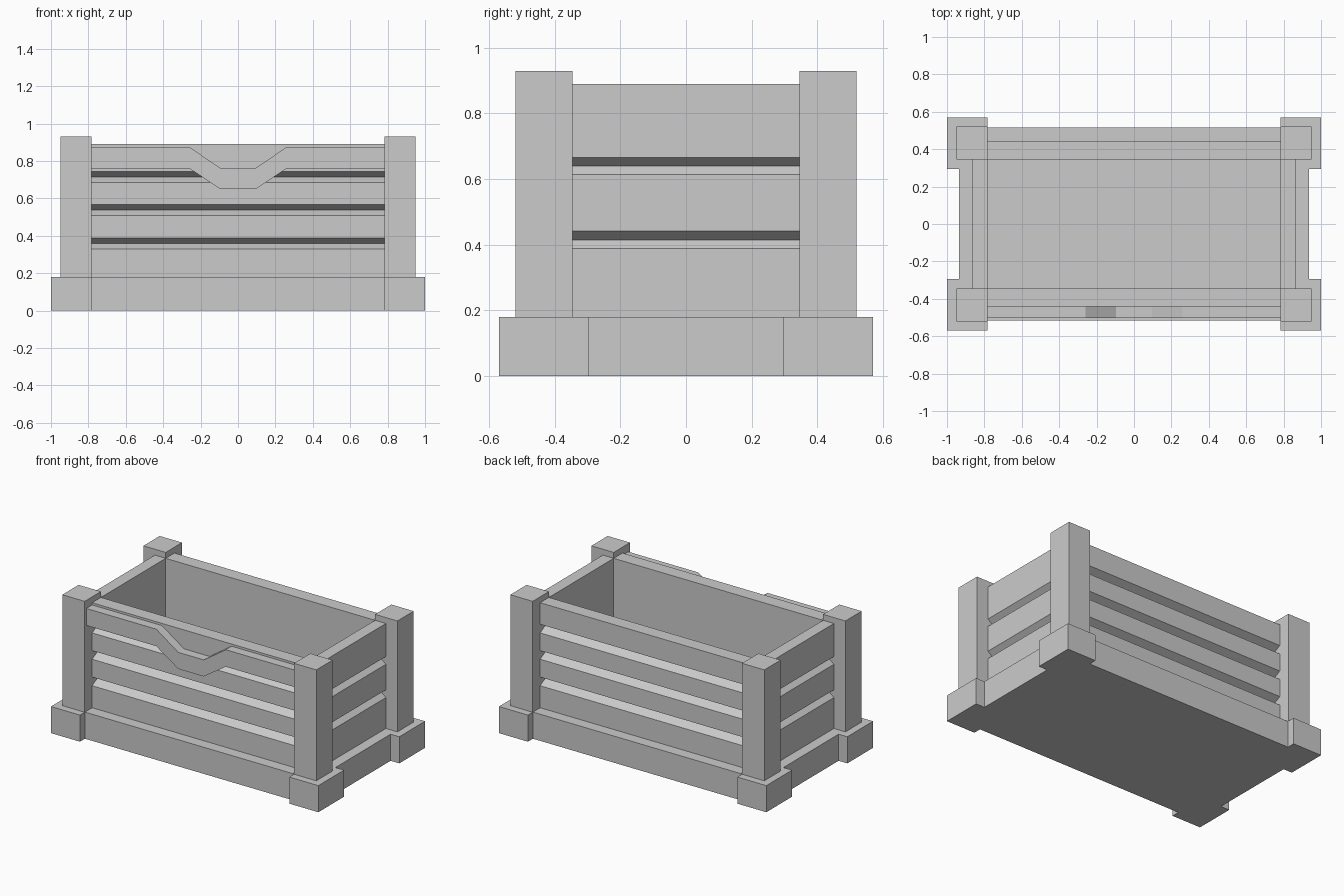
import bpy
import bmesh
from mathutils import Vector

cube = bpy.data.objects.get("Cube")
if cube:
    bpy.data.objects.remove(cube, do_unlink=True)

grey = bpy.data.materials.new("plain grey")
grey.use_nodes = True
tone = (0.6, 0.6, 0.6, 1)
grey.diffuse_color = tone
grey.node_tree.nodes["Principled BSDF"].inputs["Base Color"].default_value = tone


def prism(name, outline, sweep):
    """Extrude a closed 3D outline along a vector into a solid."""
    bm = bmesh.new()
    face = bm.faces.new([bm.verts.new(p) for p in outline])
    out = bmesh.ops.extrude_face_region(bm, geom=[face], use_keep_orig=True)
    moved = [v for v in out["geom"] if isinstance(v, bmesh.types.BMVert)]
    bmesh.ops.translate(bm, verts=moved, vec=Vector(sweep))
    bmesh.ops.recalc_face_normals(bm, faces=bm.faces)
    mesh = bpy.data.meshes.new(name)
    bm.to_mesh(mesh)
    bm.free()
    mesh.materials.append(grey)
    obj = bpy.data.objects.new(name, mesh)
    bpy.context.collection.objects.link(obj)
    return obj


def box(name, x0, x1, y0, y1, z0, z1):
    corners = [(x0, y0, z0), (x1, y0, z0), (x1, y1, z0), (x0, y1, z0)]
    return prism(name, corners, (0, 0, z1 - z0))


def wall_profile(inner, outer, top, grooves, half, depth):
    """Wall section as (distance from centre, height), with V grooves outside."""
    points = [(inner, BASE_TOP), (outer, BASE_TOP)]
    for z in grooves:
        points += [(outer, z - half), (outer - depth, z), (outer, z + half)]
    return points + [(outer, top), (inner, top)]


BASE_TOP = 0.18
WALL_TOP = 0.89
POST_TOP = 0.93
INNER_X, INNER_Y = 0.783, 0.346

# Base slab
box("base", -0.935, 0.935, -0.517, 0.517, 0, BASE_TOP)

# Corner feet and posts
for sx, side in ((1, "left"), (-1, "right")):
    for sy, end in ((-1, "front"), (1, "back")):
        box(f"{end}_{side}_foot", sx * INNER_X, sx, sy * 0.295, sy * 0.57, 0, BASE_TOP)
        box(f"{end}_{side}_post", sx * INNER_X, sx * 0.95,
            sy * INNER_Y, sy * 0.52, BASE_TOP, POST_TOP)

# Long plank walls, front and back
long_wall = wall_profile(INNER_Y, 0.44, WALL_TOP, (0.358, 0.537, 0.715), 0.029, 0.055)
for sy, name in ((-1, "front_wall"), (1, "back_wall")):
    prism(name, [(-INNER_X, sy * d, z) for d, z in long_wall], (2 * INNER_X, 0, 0))

# Short plank walls, left and right
short_wall = wall_profile(INNER_X, 0.864, WALL_TOP, (0.415, 0.64), 0.026, 0.032)
for sx, name in ((1, "left_wall"), (-1, "right_wall")):
    prism(name, [(sx * d, -INNER_Y, z) for d, z in short_wall], (0, 2 * INNER_Y, 0))

# Front trim board dipping at the middle
upper = [(INNER_X, 0.875), (0.26, 0.875), (0.095, 0.762)]
lower = [(0.095, 0.65), (0.26, 0.76), (INNER_X, 0.76)]
top_edge = upper + [(-x, z) for x, z in reversed(upper)]
bottom_edge = [(-x, z) for x, z in reversed(lower)] + lower
prism("front_trim", [(x, -0.44, z) for x, z in top_edge + bottom_edge], (0, -0.062, 0))
